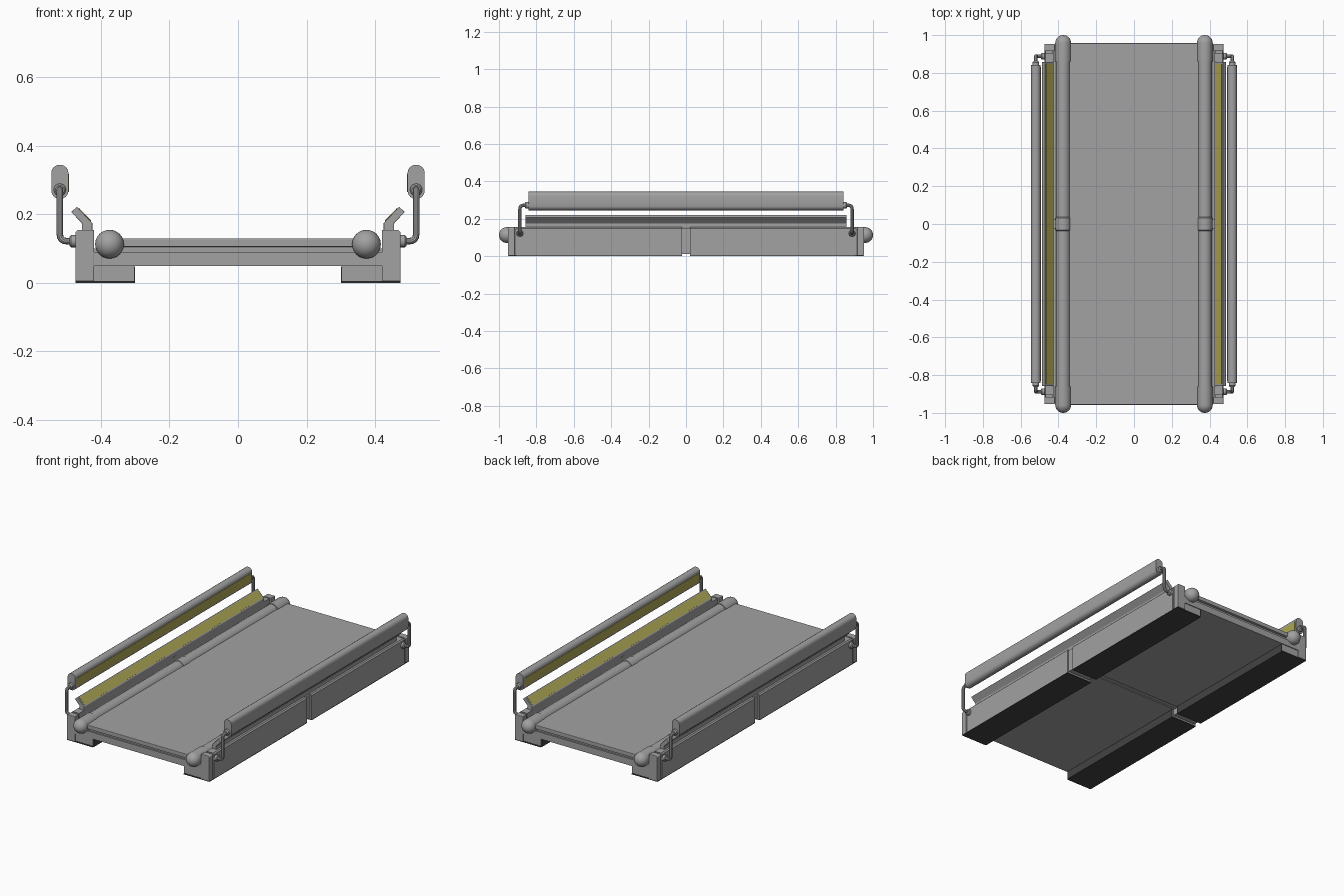
import bpy, bmesh, math
from mathutils import Vector

if "Cube" in bpy.data.objects:
    bpy.data.objects.remove(bpy.data.objects["Cube"])


def material(name, rgb):
    m = bpy.data.materials.new(name)
    m.diffuse_color = (*rgb, 1)
    m.use_nodes = True
    m.node_tree.nodes["Principled BSDF"].inputs["Base Color"].default_value = m.diffuse_color
    return m


GREY = material("grey metal", (0.36, 0.36, 0.36))
YELLOW = material("yellow strip", (0.43, 0.39, 0.09))
BLACK = material("black rubber", (0.055, 0.055, 0.055))


def finish(name, bm, mat, smooth=False, bevel=0):
    bmesh.ops.recalc_face_normals(bm, faces=bm.faces)
    me = bpy.data.meshes.new(name)
    bm.to_mesh(me)
    bm.free()
    ob = bpy.data.objects.new(name, me)
    bpy.context.collection.objects.link(ob)
    me.materials.append(mat)
    if bevel:
        b = ob.modifiers.new("bevel", "BEVEL")
        b.width, b.segments = bevel, 2
    if smooth:
        bpy.ops.object.select_all(action="DESELECT")
        ob.select_set(True)
        bpy.context.view_layer.objects.active = ob
        bpy.ops.object.shade_smooth_by_angle(angle=math.radians(35))
    return ob


def extrude(name, pts, y0, y1, s=1, mat=GREY, smooth=False, bevel=0):
    """Extrude an (x, z) outline along y; s = -1 mirrors it in x."""
    bm = bmesh.new()
    a = [bm.verts.new((s * x, y0, z)) for x, z in pts]
    b = [bm.verts.new((s * x, y1, z)) for x, z in pts]
    bm.faces.new(a)
    bm.faces.new(b)
    for i in range(len(pts)):
        j = (i + 1) % len(pts)
        bm.faces.new((a[i], a[j], b[j], b[i]))
    return finish(name, bm, mat, smooth, bevel)


def box(name, x0, x1, y0, y1, z0, z1, s=1, mat=GREY, bevel=0):
    return extrude(name, [(x0, z0), (x1, z0), (x1, z1), (x0, z1)], y0, y1, s, mat, False, bevel)


def lathe(name, profile, origin, axis, segs=24):
    """Revolve (distance, radius) pairs around an axis."""
    axis = Vector(axis).normalized()
    q = Vector((0, 0, 1)).rotation_difference(axis)
    bm = bmesh.new()
    rings = []
    for d, r in profile:
        rings.append([bm.verts.new(Vector(origin) + q @ Vector(
            (r * math.cos(2 * math.pi * k / segs), r * math.sin(2 * math.pi * k / segs), d)))
            for k in range(segs)])
    for a, b in zip(rings, rings[1:]):
        for k in range(segs):
            bm.faces.new((a[k], a[(k + 1) % segs], b[(k + 1) % segs], b[k]))
    bm.faces.new(rings[0])
    bm.faces.new(rings[-1])
    bmesh.ops.remove_doubles(bm, verts=bm.verts, dist=1e-5)
    return finish(name, bm, GREY, True)


def pipe(name, pts, radius, bend=0.02):
    """Round pipe along a path with rounded corners."""
    pts = [Vector(p) for p in pts]
    path = [pts[0]]
    for p, c, n in zip(pts, pts[1:], pts[2:]):
        a, b = c + (p - c).normalized() * bend, c + (n - c).normalized() * bend
        path += [a * (1 - t) ** 2 + c * 2 * t * (1 - t) + b * t * t for t in (0, .25, .5, .75, 1)]
    path.append(pts[-1])
    cu = bpy.data.curves.new(name, "CURVE")
    cu.dimensions = "3D"
    cu.bevel_depth, cu.bevel_resolution, cu.use_fill_caps = radius, 3, True
    sp = cu.splines.new("POLY")
    sp.points.add(len(path) - 1)
    for pt, co in zip(sp.points, path):
        pt.co = (*co, 1)
    cu.materials.append(GREY)
    ob = bpy.data.objects.new(name, cu)
    bpy.context.collection.objects.link(ob)
    bpy.ops.object.select_all(action="DESELECT")
    ob.select_set(True)
    bpy.context.view_layer.objects.active = ob
    bpy.ops.object.convert(target="MESH")
    bpy.ops.object.shade_smooth_by_angle(angle=math.radians(35))


# Deck: base, recessed core and top plate
for e in (-1, 1):
    ya, yb = sorted((e * 0.015, e * 0.95))
    box("deck_base", -0.43, 0.43, ya, yb, 0.05, 0.09)
box("deck_rib", -0.43, 0.43, -0.015, 0.015, 0.055, 0.09)
box("deck_core", -0.40, 0.40, -0.94, 0.94, 0.09, 0.105)
box("deck_top", -0.375, 0.375, -0.957, 0.957, 0.105, 0.13, bevel=0.003)

RAIL = [(0.425, 0.004), (0.475, 0.004), (0.475, 0.148), (0.468, 0.155), (0.425, 0.155)]
LAMP = [(0.425, 0.15), (0.425, 0.175), (0.470, 0.222), (0.487, 0.207), (0.456, 0.175), (0.456, 0.15)]

# Capsule outline of the upper guard bar
cap = []
for k in range(9):
    a = math.pi * k / 8
    cap.append((0.52 + 0.025 * math.cos(a), 0.322 + 0.023 * math.sin(a)))
for k in range(9):
    a = math.pi + math.pi * k / 8
    cap.append((0.52 + 0.025 * math.cos(a), 0.268 + 0.023 * math.sin(a)))

for s in (-1, 1):
    # Side rail halves, feet and rubber pads, with end posts
    for e in (-1, 1):
        def ys(a, b):
            return sorted((e * a, e * b))
        extrude("side_rail", RAIL, *ys(0.022, 0.906), s)
        box("rail_end_spacer", 0.43, 0.468, *ys(0.90, 0.92), 0.006, 0.145, s)
        extrude("end_post", [(0.42, 0.004)] + RAIL[1:4] + [(0.42, 0.155)], *ys(0.915, 0.953), s, bevel=0.003)
        box("foot", 0.303, 0.425, *ys(0.022, 0.945), 0.004, 0.05, s)
        box("foot_pad", 0.303, 0.475, *ys(0.022, 0.95), 0.0, 0.005, s, BLACK)
        box("foot_inner_pad", 0.300, 0.304, *ys(0.022, 0.943), 0.0, 0.048, s, BLACK)
        box("tube_cradle", 0.385, 0.425, *ys(0.022, 0.945), 0.06, 0.10, s)
    box("middle_rib", 0.31, 0.465, -0.024, 0.024, 0.012, 0.05, s)
    box("middle_rib_upright", 0.425, 0.465, -0.024, 0.024, 0.012, 0.15, s)

    # Round edge tube with centre collar and domed ends
    c = (s * 0.375, 0, 0.113)
    lathe("edge_tube", [(-0.87, 0.038), (0.87, 0.038)], c, (0, 1, 0))
    lathe("tube_collar", [(-0.036, 0.038), (-0.033, 0.041), (0.033, 0.041), (0.036, 0.038)], c, (0, 1, 0))
    for e in (-1, 1):
        dome = [(0.86, 0.038), (0.861, 0.042)]
        dome += [(0.958 + 0.042 * math.sin(a), max(0.042 * math.cos(a), 0))
                 for a in (math.pi / 2 * k / 8 for k in range(9))]
        lathe("tube_end", dome, c, (0, e, 0))

    # Slanted lamp housing and its strip
    extrude("lamp_housing", LAMP, -0.858, 0.858, s, bevel=0.002)
    p, q = Vector(LAMP[1]), Vector(LAMP[2])
    n = Vector((-(q - p).y, (q - p).x)).normalized() * 0.002
    a, b = p.lerp(q, 0.1), p.lerp(q, 0.9)
    extrude("lamp_strip", [a - n, b - n, b + n, a + n], -0.848, 0.848, s, YELLOW)

    # Upper guard bar with strip on the inner face
    extrude("guard_bar", cap, -0.842, 0.842, s, smooth=True)
    box("guard_strip", 0.4935, 0.497, -0.83, 0.83, 0.266, 0.318, s, YELLOW)

    # Bent brackets with collars
    for e in (-1, 1):
        pipe("bracket", [(s * 0.52, e * 0.83, 0.272), (s * 0.52, e * 0.888, 0.272),
                         (s * 0.52, e * 0.888, 0.122), (s * 0.465, e * 0.888, 0.122)], 0.0095)
        lathe("bar_collar", [(0.84, 0.018), (0.856, 0.018), (0.862, 0.013)],
              (s * 0.52, 0, 0.272), (0, e, 0), 16)
        lathe("rail_collar", [(0.47, 0.018), (0.487, 0.018), (0.492, 0.013)],
              (0, e * 0.888, 0.122), (s, 0, 0), 16)
